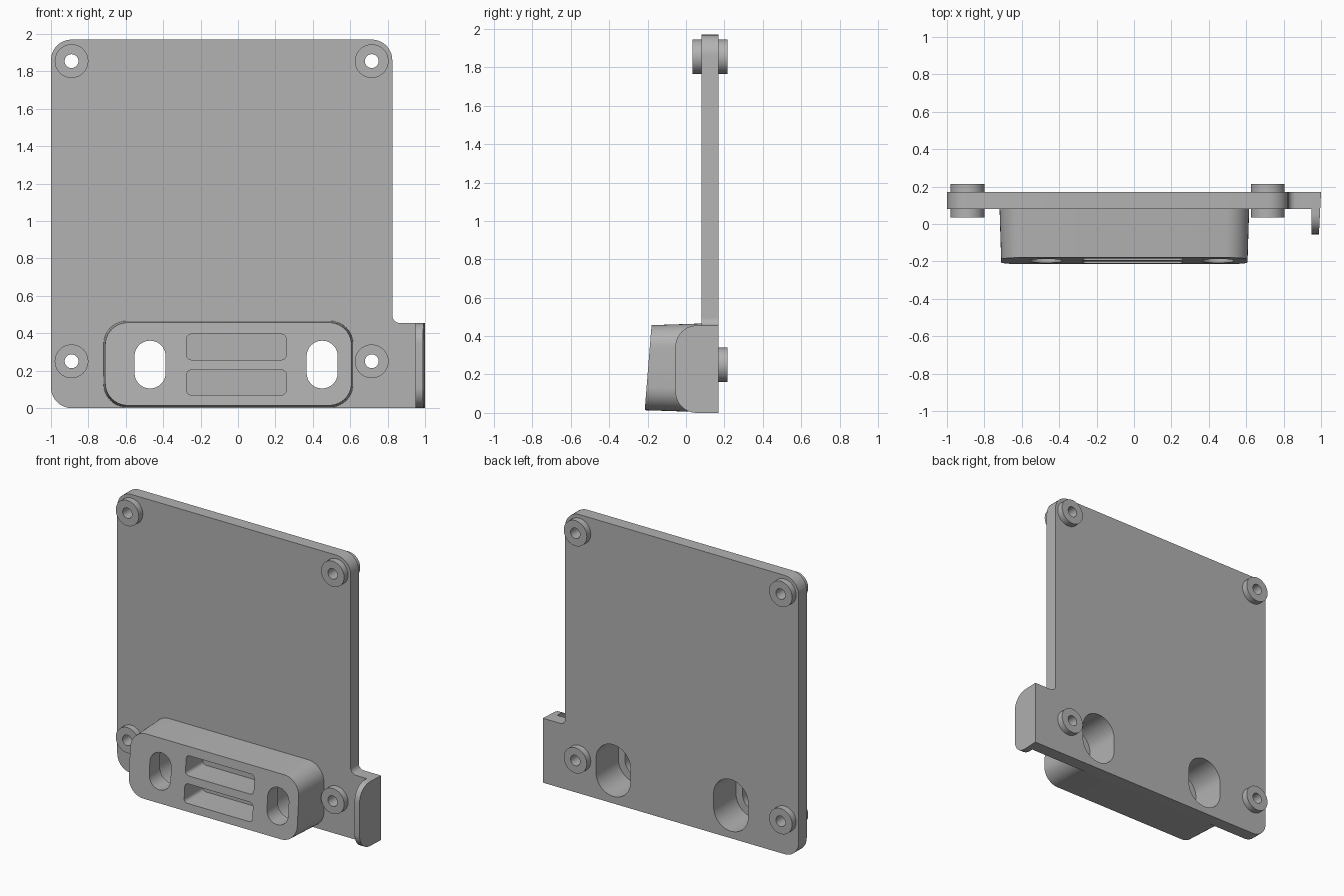
import bpy, bmesh, math
from mathutils import Vector

old = bpy.data.objects.get("Cube")
if old:
    bpy.data.objects.remove(old, do_unlink=True)

grey = bpy.data.materials.new("plain grey")
grey.use_nodes = True
grey.diffuse_color = (0.448, 0.448, 0.448, 1)
grey.node_tree.nodes["Principled BSDF"].inputs["Base Color"].default_value = grey.diffuse_color


def rounded(corners, steps=10):
    """Outline from right-angled corners given as (u, v, radius)."""
    pts = []
    n = len(corners)
    for i, (u, v, r) in enumerate(corners):
        p = Vector((u, v))
        if r == 0:
            pts.append(p)
            continue
        a = (Vector(corners[i - 1][:2]) - p).normalized()
        b = (Vector(corners[(i + 1) % n][:2]) - p).normalized()
        c = p + r * (a + b)
        for k in range(steps + 1):
            t = math.pi / 2 * k / steps
            pts.append(c - r * (b * math.cos(t) + a * math.sin(t)))
    return pts


def box_outline(u0, u1, v0, v1, r, steps=10):
    return rounded([(u0, v0, r), (u1, v0, r), (u1, v1, r), (u0, v1, r)], steps)


def circle(u, v, r, n=40):
    return [Vector((u + r * math.cos(2 * math.pi * k / n),
                    v + r * math.sin(2 * math.pi * k / n))) for k in range(n)]


def loft(name, ring_a, ring_b):
    """Solid between two matching rings of 3D points."""
    bm = bmesh.new()
    a = [bm.verts.new(p) for p in ring_a]
    b = [bm.verts.new(p) for p in ring_b]
    bm.faces.new(a)
    bm.faces.new(b[::-1])
    for i in range(len(a)):
        j = (i + 1) % len(a)
        bm.faces.new((a[i], b[i], b[j], a[j]))
    bmesh.ops.recalc_face_normals(bm, faces=bm.faces)
    mesh = bpy.data.meshes.new(name)
    bm.to_mesh(mesh)
    bm.free()
    mesh.materials.append(grey)
    ob = bpy.data.objects.new(name, mesh)
    bpy.context.collection.objects.link(ob)
    return ob


def prism(name, outline, y0, y1):
    return loft(name, [(p.x, y0, p.y) for p in outline],
                [(p.x, y1, p.y) for p in outline])


def select(ob):
    bpy.ops.object.select_all(action='DESELECT')
    ob.select_set(True)
    bpy.context.view_layer.objects.active = ob


def combine(target, tool, operation):
    tool.hide_render = True
    mod = target.modifiers.new(operation.lower(), 'BOOLEAN')
    mod.operation = operation
    mod.solver = 'EXACT'
    mod.object = tool
    select(target)
    bpy.ops.object.modifier_apply(modifier=mod.name)
    bpy.data.objects.remove(tool, do_unlink=True)


# Back plate with the side tab
FRONT, BACK = 0.08, 0.17
plate = prism("mounting_plate", rounded([
    (-1, 0, 0.11), (0.95, 0, 0), (0.95, 0.455, 0),
    (0.825, 0.455, 0.04), (0.825, 1.97, 0.11), (-1, 1.97, 0.11)]), FRONT, BACK)

# Tapered housing with a sloping front face
rear = box_outline(-0.72, 0.617, 0.003, 0.467, 0.125)
face = box_outline(-0.71, 0.607, 0.014, 0.457, 0.12)
housing = loft("housing", [(p.x, 0.12, p.y) for p in rear],
               [(p.x, -0.216 + 0.08 * p.y, p.y) for p in face])
combine(plate, housing, 'UNION')

# Screw bushings at the four corners, drilled through
spots = [(x, z) for x in (-0.89, 0.715) for z in (0.25, 1.855)]
for x, z in spots:
    combine(plate, prism("bushing", circle(x, z, 0.09), 0.035, 0.215), 'UNION')
for x, z in spots:
    combine(plate, prism("drill", circle(x, z, 0.037, 28), -0.1, 0.4), 'DIFFERENCE')

# Long slots, wider from behind
for x in (-0.47, 0.45):
    wide = box_outline(x - 0.135, x + 0.135, 0.05, 0.415, 0.1345, 12)
    combine(plate, prism("wide_slot", wide, -0.08, 0.4), 'DIFFERENCE')
    narrow = box_outline(x - 0.083, x + 0.083, 0.105, 0.36, 0.0825, 12)
    combine(plate, prism("narrow_slot", narrow, -0.4, 0), 'DIFFERENCE')

# Two blind pockets in the housing face
for z0, z1 in ((0.07, 0.203), (0.258, 0.395)):
    pocket = box_outline(-0.275, 0.258, z0, z1, 0.025, 6)
    combine(plate, prism("pocket", pocket, -0.4, 0.0), 'DIFFERENCE')

# Side flange, rounded at its front corners and thinning forwards
side = rounded([(-0.055, 0, 0.11), (BACK, 0, 0),
                (BACK, 0.455, 0), (-0.055, 0.455, 0.11)])
flange = loft("side_flange", [(0.95, p.x, p.y) for p in side],
              [(1 - 0.05 * (BACK - p.x), p.x, p.y) for p in side])

for ob in (plate, flange):
    select(ob)
    bpy.ops.object.shade_smooth_by_angle(angle=math.radians(30))
